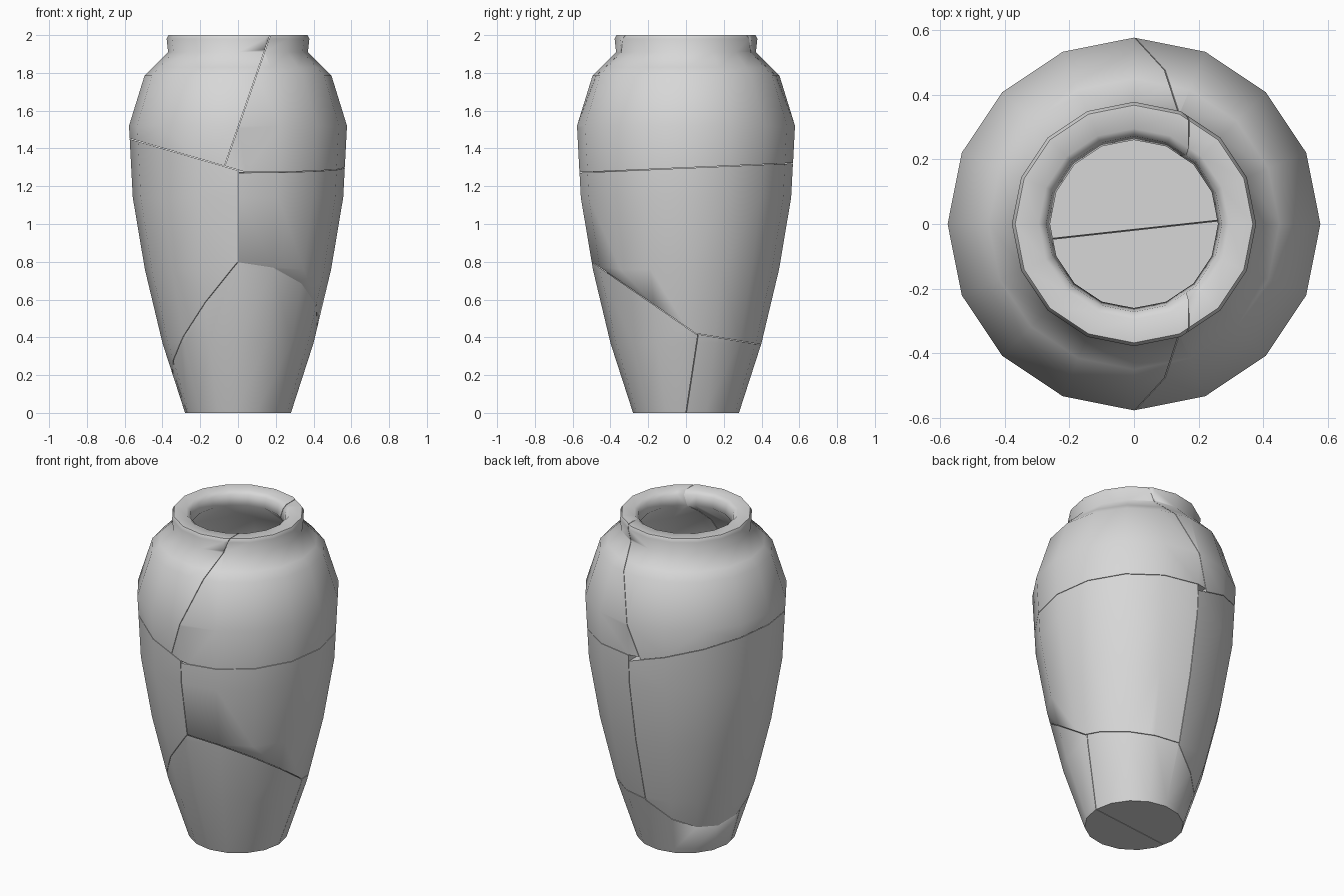
import bpy
import bmesh
import math
from mathutils import Matrix, Vector

if "Cube" in bpy.data.objects:
    bpy.data.objects.remove(bpy.data.objects["Cube"], do_unlink=True)

GAP = 0.0015      # half the width of each crack
SIDES = 16

clay = bpy.data.materials.new("grey_clay")
clay.use_nodes = True
clay.diffuse_color = (0.68, 0.68, 0.68, 1)
clay.node_tree.nodes["Principled BSDF"].inputs["Base Color"].default_value = (0.68, 0.68, 0.68, 1)


def link(name, bm):
    bmesh.ops.recalc_face_normals(bm, faces=bm.faces)
    mesh = bpy.data.meshes.new(name)
    bm.to_mesh(mesh)
    bm.free()
    obj = bpy.data.objects.new(name, mesh)
    bpy.context.scene.collection.objects.link(obj)
    return obj


# Whole hollow vase, turned from one profile: outside, lip, inside, floor
PROFILE = [(0, 0), (0.28, 0), (0.29, 0.03), (0.40, 0.37), (0.493, 0.76), (0.557, 1.14),
           (0.577, 1.52), (0.495, 1.785), (0.45, 1.83), (0.37, 1.91), (0.378, 1.98),
           (0.368, 2), (0.295, 2), (0.272, 1.98), (0.26, 1.92), (0.40, 1.78),
           (0.50, 1.52), (0.485, 1.14), (0.42, 0.76), (0.33, 0.37), (0.26, 0.1), (0, 0.1)]


def turned_vase():
    bm = bmesh.new()
    verts = [bm.verts.new((r, 0, z)) for r, z in PROFILE]
    edges = [bm.edges.new(pair) for pair in zip(verts, verts[1:])]
    bmesh.ops.spin(bm, geom=verts + edges, axis=(0, 0, 1), cent=(0, 0, 0),
                   angle=math.tau, steps=SIDES)
    bmesh.ops.remove_doubles(bm, verts=bm.verts, dist=0.0005)
    return link("whole_vase", bm)


# Planes are (point, normal); the kept side is the one the normal faces
def above(z, a, b):
    return Vector((0, 0, z)), Vector((-a, -b, 1)).normalized()


def flip(plane):
    return plane[0], -plane[1]


def cell(name, planes, gap=GAP):
    """Convex block bounded by planes, used as a cutter."""
    bm = bmesh.new()
    bmesh.ops.create_cube(bm, size=6, matrix=Matrix.Translation((0, 0, 1)))
    for point, normal in planes:
        geom = bm.verts[:] + bm.edges[:] + bm.faces[:]
        cut = bmesh.ops.bisect_plane(bm, geom=geom, plane_co=point + normal * gap,
                                     plane_no=normal, clear_inner=True)
        rim = [e for e in cut["geom_cut"] if isinstance(e, bmesh.types.BMEdge)]
        if rim:
            bmesh.ops.contextual_create(bm, geom=rim)
    obj = link(name, bm)
    obj.hide_render = True
    return obj


# Crack planes
upper_left_base = above(1.285, -0.29, 0)
upper_right_base = above(1.297, 0, 0.044)
lower_left_top = above(0.55, 1, -0.5)
lower_front_top = above(0.455, 0, -0.69)
lower_back_top = above(0.4285, 0, -0.17)
right_half = (Vector((0, 0, 1)), Vector((1, 0, 0)))
neck_crack = (Vector((0, 0, 1.51)), Vector((1, 0, -0.348)).normalized())
floor_crack = (Vector((0, -0.03, 0)), Vector((-0.11, 1, -0.12)).normalized())

left_wedge = [flip(right_half), lower_left_top]
right_wedge = [right_half, lower_front_top, lower_back_top]
wedges = [cell("left_wedge", left_wedge, -GAP), cell("right_wedge", right_wedge, -GAP)]

# Shards: name, bounding planes, blocks taken away
SHARDS = [
    ("upper_left_shard", [upper_left_base, flip(neck_crack)], []),
    ("upper_right_shard", [upper_left_base, upper_right_base, neck_crack], []),
    ("middle_left_shard", left_wedge + [flip(upper_left_base)], []),
    ("middle_right_shard", right_wedge + [flip(upper_right_base)], []),
    ("base_front_shard", [flip(floor_crack)], wedges),
    ("base_back_shard", [floor_crack], wedges),
]

vase = turned_vase()
cutters = list(wedges)
shards = []
for name, planes, removed in SHARDS:
    shard = bpy.data.objects.new(name, vase.data.copy())
    bpy.context.scene.collection.objects.link(shard)
    block = cell(name + "_block", planes)
    cutters.append(block)
    for cutter, operation in [(block, 'INTERSECT')] + [(w, 'DIFFERENCE') for w in removed]:
        mod = shard.modifiers.new("cut", 'BOOLEAN')
        mod.operation = operation
        mod.solver = 'EXACT'
        mod.object = cutter
    shards.append(shard)

# Keep the cut results and drop the helpers
bpy.context.view_layer.update()
depsgraph = bpy.context.evaluated_depsgraph_get()
meshes = [bpy.data.meshes.new_from_object(s.evaluated_get(depsgraph)) for s in shards]
for shard, mesh in zip(shards, meshes):
    shard.modifiers.clear()
    shard.data = mesh
    mesh.materials.clear()
    mesh.materials.append(clay)
for helper in cutters + [vase]:
    bpy.data.objects.remove(helper, do_unlink=True)

# Smooth walls, sharp broken edges
bpy.ops.object.select_all(action='DESELECT')
for shard in shards:
    shard.select_set(True)
bpy.context.view_layer.objects.active = shards[0]
bpy.ops.object.shade_smooth_by_angle(angle=math.radians(62))
